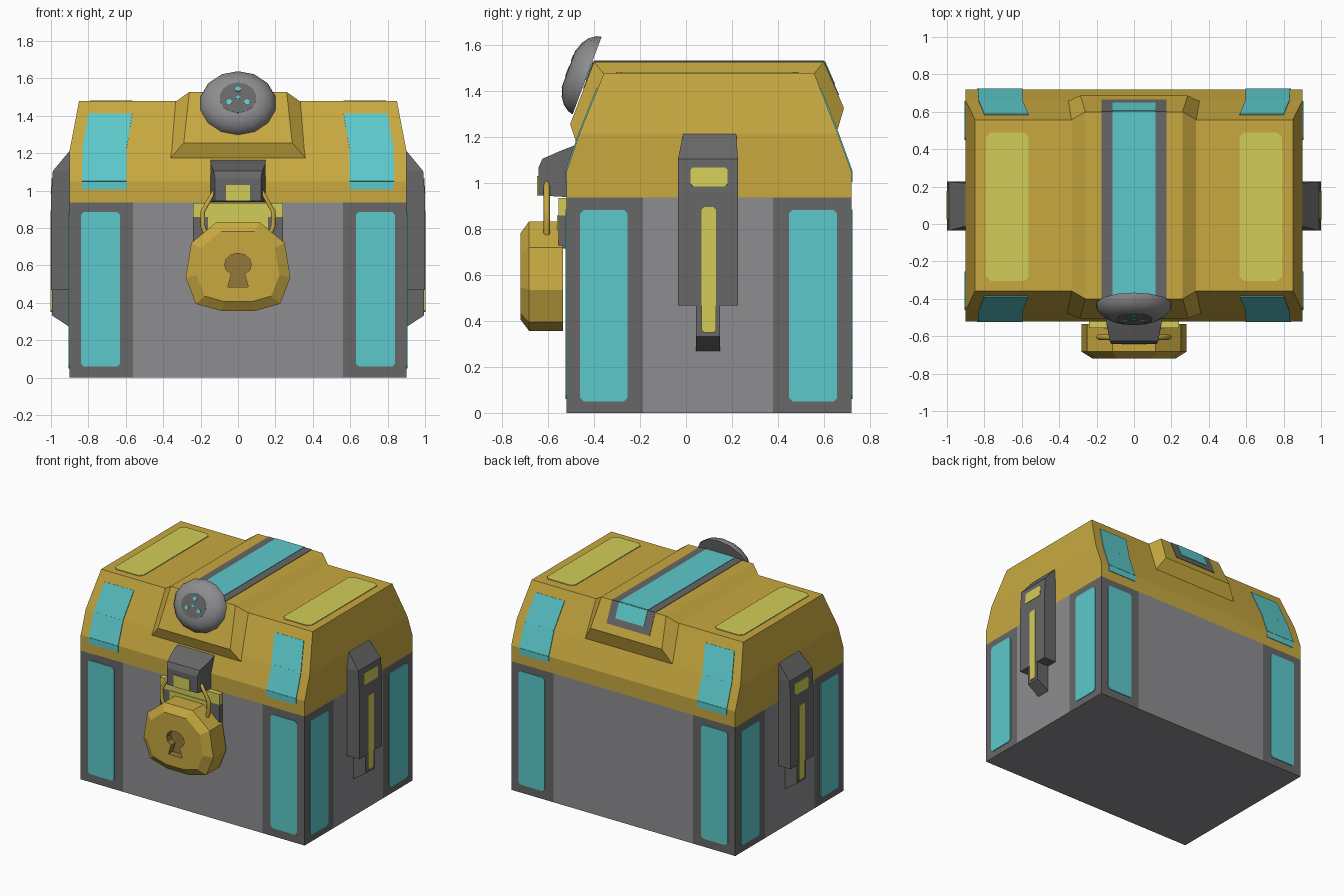
import bpy, bmesh, math
from mathutils import Vector

if "Cube" in bpy.data.objects:
    bpy.data.objects.remove(bpy.data.objects["Cube"])


def colour(name, hexcode):
    srgb = [int(hexcode[i:i + 2], 16) / 255 for i in (0, 2, 4)]
    lin = [c / 12.92 if c < 0.04045 else ((c + 0.055) / 1.055) ** 2.4 for c in srgb]
    m = bpy.data.materials.new(name)
    m.diffuse_color = (*lin, 1)
    m.use_nodes = True
    m.node_tree.nodes["Principled BSDF"].inputs["Base Color"].default_value = m.diffuse_color
    return m


GOLD = colour("gold", "C8A940")
KEY = colour("dark_gold", "95793A")
GREY = colour("light_grey", "8D8C8F")
DARK = colour("dark_grey", "676767")
CYAN = colour("cyan", "5CC9CB")
YELLOW = colour("yellow", "D2CD59")


def make(name, verts, faces, *mats):
    bm = bmesh.new()
    vs = [bm.verts.new(v) for v in verts]
    for f in faces:
        bm.faces.new([vs[i] for i in f])
    bmesh.ops.recalc_face_normals(bm, faces=bm.faces)
    me = bpy.data.meshes.new(name)
    bm.to_mesh(me)
    bm.free()
    for m in mats:
        me.materials.append(m)
    ob = bpy.data.objects.new(name, me)
    bpy.context.collection.objects.link(ob)
    return ob


def loft(name, rings, *mats):
    """Skin equal-sized closed rings and cap both ends."""
    n = len(rings[0])
    faces = [(r * n + i, r * n + (i + 1) % n, (r + 1) * n + (i + 1) % n, (r + 1) * n + i)
             for r in range(len(rings) - 1) for i in range(n)]
    faces += [tuple(range(n)), tuple(range((len(rings) - 1) * n, len(rings) * n))]
    return make(name, [p for ring in rings for p in ring], faces, *mats)


def rect(x0, x1, y0, y1, z):
    return [(x0, y0, z), (x1, y0, z), (x1, y1, z), (x0, y1, z)]


def plate(name, pts, mat, r=0.0, lift=0.005):
    """Thin painted panel on a flat face, pointing away from the chest's middle."""
    p = [Vector(q) for q in pts]
    n = (p[1] - p[0]).cross(p[2] - p[0]).normalized()
    if n.dot(sum(p, Vector()) / len(p) - Vector((0, 0.1, 0.8))) < 0:
        n = -n
    if r:
        p = [c + (d - c).normalized() * r for i, c in enumerate(p)
             for d in (p[i - 1], p[(i + 1) % len(p)])]
    return loft(name, [[q - n * 0.001 for q in p], [q + n * lift for q in p]], mat)


def mix(a, b, t):
    return tuple(u + (v - u) * t for u, v in zip(a, b))


# Body: box cut into corner bands, coloured by position
body = loft("body", [rect(-.9, .9, -.52, .72, 0), rect(-.9, .9, -.52, .72, .937)], GREY, DARK)
bm = bmesh.new()
bm.from_mesh(body.data)
for co, no in [((-.562, 0, 0), (1, 0, 0)), ((.562, 0, 0), (1, 0, 0)),
               ((0, -.188, 0), (0, 1, 0)), ((0, .378, 0), (0, 1, 0))]:
    bmesh.ops.bisect_plane(bm, geom=bm.verts[:] + bm.edges[:] + bm.faces[:],
                           plane_co=co, plane_no=no)
for f in bm.faces:
    c = f.calc_center_median()
    if abs(f.normal.z) < .5:
        f.material_index = int(abs(c.x) > .562 if abs(f.normal.y) > .5 else abs(c.y - .095) > .283)
bm.to_mesh(body.data)
bm.free()

# Body panels
for s in (-1, 1):
    for y in (-.52, .72):
        plate("body_panel", [(s * .63, y, .06), (s * .84, y, .06),
                             (s * .84, y, .885), (s * .63, y, .885)], CYAN, .015)
    for y0, y1 in ((-.46, -.255), (.448, .657)):
        plate("side_panel", [(s * .9, y0, .05), (s * .9, y1, .05),
                             (s * .9, y1, .883), (s * .9, y0, .883)], CYAN, .015)

# Lid
loft("lid", [rect(-.9, .9, -.52, .72, .935), rect(-.9, .9, -.52, .72, 1.05),
             rect(-.9, .9, -.463, .66, 1.215), rect(-.85, .85, -.357, .557, 1.478)], GOLD)

# Lid stripes: each row is z, front y, back y, inner x, outer x
t = (1.41 - 1.215) / .263
rows = [(1.005, -.52, .72, .595, .832), (1.05, -.52, .72, .597, .834),
        (1.215, -.463, .66, .597, .832),
        (1.41, -.463 + .106 * t, .66 - .103 * t, .565, .80)]
for s in (-1, 1):
    for k in (1, 2):
        for a, b in zip(rows, rows[1:]):
            plate("lid_stripe", [(s * a[3], a[k], a[0]), (s * a[4], a[k], a[0]),
                                 (s * b[4], b[k], b[0]), (s * b[3], b[k], b[0])], CYAN)
    plate("lid_top_panel", rect(s * .563, s * .79, -.305, .49, 1.478), YELLOW, .025)

# Raised ridge over the lid
outer = [(.36, -.477, 1.175), (.335, -.357, 1.475), (.335, .557, 1.475), (.355, .655, 1.217)]
inner = [(.29, -.504, 1.255), (.26, -.4, 1.527), (.26, .6, 1.527), (.287, .687, 1.326)]
loft("ridge", [[(-o[0], *o[1:]), (-i[0], *i[1:]), i, o] for o, i in zip(outer, inner)], GOLD)
for w, tb, mat, lift in ((.173, .72, DARK, .003), (.115, .5, CYAN, .006)):
    front, back = mix(inner[1], inner[0], tb * .6)[1:], mix(inner[2], inner[3], tb)[1:]
    path = [front, inner[1][1:], inner[2][1:], back]
    for a, b in zip(path, path[1:]):
        plate("ridge_stripe", [(-w, *a), (w, *a), (w, *b), (-w, *b)], mat, 0, lift)

# Side handles
for s in (-1, 1):
    loft("handle", [rect(s * .88, s * x, y0, y1, z) for x, y0, y1, z in
                    ((1, -.035, .226, .468), (1, -.035, .226, .96),
                     (.99, -.035, .226, 1.105), (.9, -.012, .218, 1.213))], DARK)
    loft("handle_foot", [rect(s * .88, s * x, .043, .148, z) for x, z in
                         ((.9, .27), (.995, .333), (.995, .5))], DARK)
    plate("handle_strip", [(s * .995, .068, .35), (s * .995, .13, .35),
                           (s * .995, .13, .895), (s * .995, .068, .895)], YELLOW, .01, .008)
    plate("handle_badge", [(s * .9985, .02, .985), (s * .9985, .18, .985),
                           (s * .993, .18, 1.067), (s * .993, .02, 1.067)], YELLOW, .01, .003)

# Lock plate, yellow above, dark below
for z0, z1, mat in ((.715, .858, DARK), (.858, .935, YELLOW)):
    loft("lock_plate", [rect(-.24, .24, -.555, -.5, z) for z in (z0, z1)], mat)
plate("lock_plate_middle", [(-.16, -.555, .76), (.16, -.555, .76),
                            (.16, -.555, .858), (-.16, -.555, .858)], YELLOW)

# Hasp
loft("hasp", [[(-w, y, z0), (w, y, z0), (w, y, z1), (-w, y, z1)] for y, w, z0, z1 in
              ((-.48, .148, .94, 1.165), (-.54, .146, .94, 1.142),
               (-.625, .13, .945, 1.105), (-.642, .122, .945, 1.065))], DARK)
plate("hasp_badge", [(-.065, -.642, .945), (.065, -.642, .945),
                     (.065, -.642, 1.03), (-.065, -.642, 1.03)], YELLOW)

# Shackle
half = [(.165, .75), (.188, .81), (.188, .89), (.125, 1.0)]
path = half + [(-x, z) for x, z in reversed(half)]
cu = bpy.data.curves.new("shackle", "CURVE")
cu.dimensions = "3D"
cu.bevel_depth, cu.bevel_resolution = .014, 1
sp = cu.splines.new("POLY")
sp.points.add(len(path) - 1)
for pt, (x, z) in zip(sp.points, path):
    pt.co = (x, -.605, z, 1)
cu.materials.append(GOLD)
bpy.context.collection.objects.link(bpy.data.objects.new("shackle", cu))

# Padlock with a recessed keyhole
half = [(.09, .357), (.225, .395), (.28, .535), (.25, .72), (.115, .832)]
outline = half + [(-x, z) for x, z in reversed(half)]
lock = loft("padlock", [[(x * k, y, .59 + (z - .59) * k) for x, z in outline]
                        for y, k in ((-.535, 1), (-.683, 1), (-.72, .79))], GOLD, KEY)
hole = [(-.055, .485), (.055, .485), (.035, .555)]
hole += [(.072 * math.cos(a), .605 + .06 * math.sin(a))
         for a in (math.radians(-30 + 30 * i) for i in range(9))] + [(-.035, .555)]
cutter = loft("keyhole_cutter", [[(x, y, z) for x, z in hole] for y in (-.76, -.67)], GOLD, KEY)
for p in cutter.data.polygons:
    p.material_index = 1
cutter.hide_render = True
mod = lock.modifiers.new("keyhole", "BOOLEAN")
mod.object, mod.operation, mod.solver = cutter, "DIFFERENCE", "EXACT"
bpy.context.view_layer.objects.active = lock
bpy.ops.object.modifier_apply(modifier="keyhole")
bpy.data.objects.remove(cutter)

# Tilted dome badge on the ridge front
V, N, C = Vector((0, .35, .937)), Vector((0, -.937, .35)), Vector((0, -.43, 1.467))


def on_dome(r, a, h, c=(0, 0)):
    return C + Vector((.205 * (r * math.cos(a) + c[0]), 0, 0)) + V * (.18 * (r * math.sin(a) + c[1])) + N * h


def dome_ring(r, h, n=14, c=(0, 0)):
    return [on_dome(r, 2 * math.pi * i / n + math.pi / 2, h, c) for i in range(n)]


dome = loft("dome", [dome_ring(r, h) for r, h in
                     ((1, 0), (.97, .022), (.86, .05), (.7, .071), (.48, .084))], GREY)
bpy.context.view_layer.objects.active = dome
dome.select_set(True)
bpy.ops.object.shade_smooth_by_angle(angle=math.radians(40))
plate("dome_disc", dome_ring(.48, .084), DARK, 0, .002)
for i in range(3):
    a = math.pi / 2 + i * math.tau / 3
    plate("dome_dot", dome_ring(.085, .086, 5, (.27 * math.cos(a), .27 * math.sin(a))), CYAN, 0, .003)
plate("dome_dot_middle", dome_ring(.07, .086, 4), CYAN, 0, .003)
